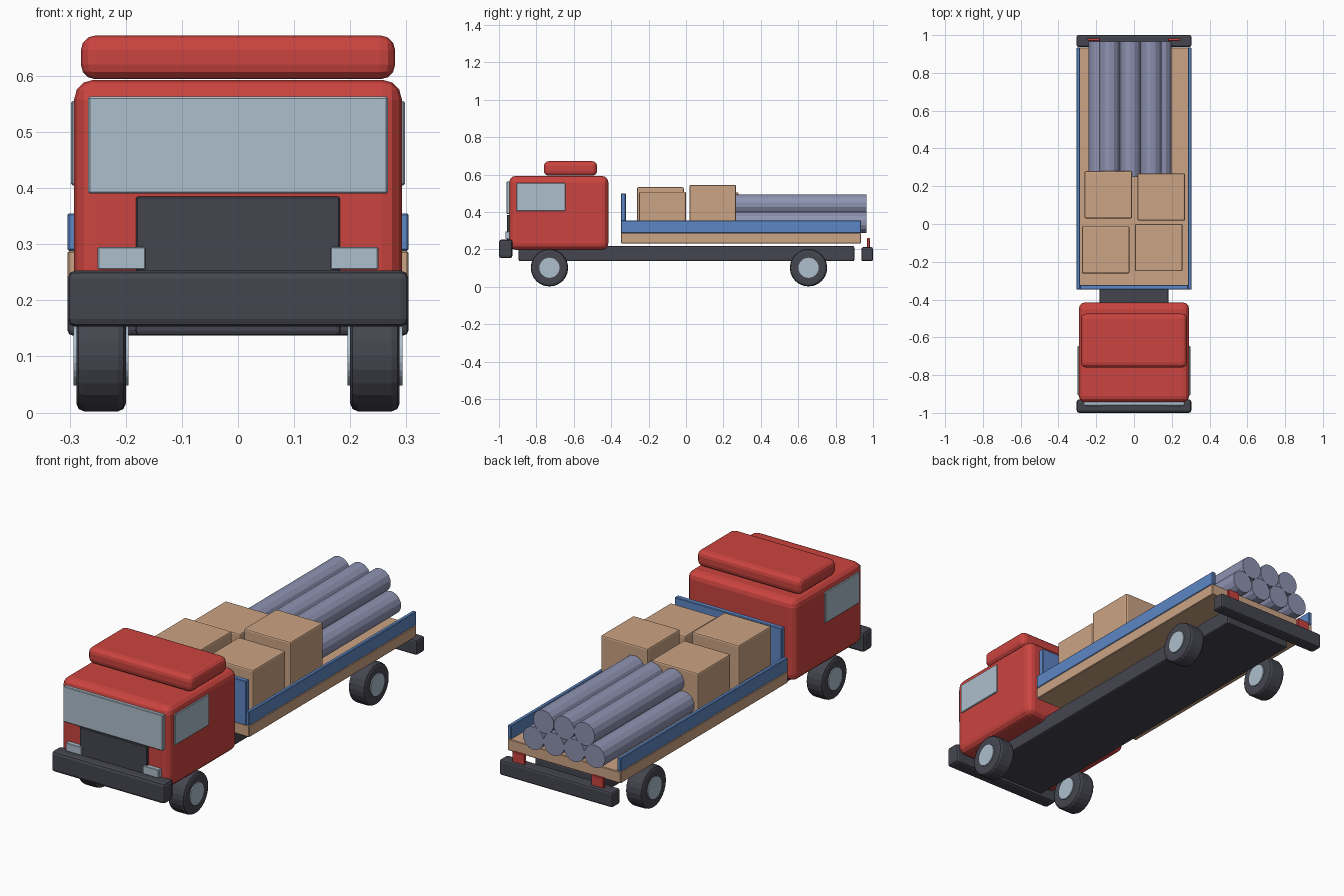
import bpy, math
from mathutils import Vector

if "Cube" in bpy.data.objects:
    bpy.data.objects.remove(bpy.data.objects["Cube"])


def mat(name, rgb):
    m = bpy.data.materials.new(name)
    m.diffuse_color = (*rgb, 1)
    m.use_nodes = True
    m.node_tree.nodes["Principled BSDF"].inputs["Base Color"].default_value = m.diffuse_color
    return m


RED = mat("cab red", (0.60, 0.058, 0.05))
DARK = mat("dark grey", (0.06, 0.06, 0.08))
GLASS = mat("pale glass", (0.42, 0.52, 0.61))
BLUE = mat("rail blue", (0.11, 0.24, 0.55))
TAN = mat("wood tan", (0.60, 0.37, 0.23))
PIPE = mat("pipe grey", (0.27, 0.29, 0.44))


def bevel(ob, width, segments):
    if width:
        b = ob.modifiers.new("soft_edges", 'BEVEL')
        b.width, b.segments, b.limit_method = width, segments, 'ANGLE'


def box(name, x, y, z, material, width=0.0, segments=2):
    """Box from (min, max) pairs, with rounded edges."""
    lo, hi = Vector((x[0], y[0], z[0])), Vector((x[1], y[1], z[1]))
    bpy.ops.mesh.primitive_cube_add(size=1, location=(lo + hi) / 2)
    ob = bpy.context.object
    ob.name = name
    for v in ob.data.vertices:
        v.co = v.co * (hi - lo)
    ob.data.materials.append(material)
    bevel(ob, width, segments)
    return ob


def rod(name, centre, radius, length, axis, sides, material, width=0.0, segments=2):
    """Cylinder along x or y."""
    rot = (0, math.pi / 2, 0) if axis == 'x' else (math.pi / 2, 0, 0)
    bpy.ops.mesh.primitive_cylinder_add(vertices=sides, radius=radius, depth=length,
                                        location=centre, rotation=rot)
    ob = bpy.context.object
    ob.name = name
    ob.data.materials.append(material)
    bevel(ob, width, segments)
    return ob


# Frame and bumpers
box("chassis", (-0.183, 0.183), (-0.895, 0.90), (0.137, 0.218), DARK, 0.008)
box("front_bumper", (-0.304, 0.304), (-1.0, -0.928), (0.153, 0.253), DARK, 0.014)
box("rear_bumper", (-0.304, 0.304), (0.937, 1.0), (0.137, 0.212), DARK, 0.010)

# Cab
box("cab", (-0.292, 0.292), (-0.945, -0.415), (0.198, 0.593), RED, 0.035, 3)
box("roof_fairing", (-0.28, 0.28), (-0.76, -0.475), (0.594, 0.672), RED, 0.026, 3)
box("windshield", (-0.267, 0.267), (-0.960, -0.940), (0.39, 0.563), GLASS, 0.003, 1)
box("grille", (-0.182, 0.182), (-0.957, -0.940), (0.235, 0.385), DARK, 0.003, 1)

# Wheels
for y in (-0.73, 0.655):
    for s in (-1, 1):
        rod("tyre", (s * 0.244, y, 0.102), 0.1, 0.088, 'x', 24, DARK, 0.014)
        rod("hub", (s * 0.244, y, 0.102), 0.054, 0.098, 'x', 24, GLASS)

# Load bed
box("bed_floor", (-0.304, 0.304), (-0.348, 0.935), (0.232, 0.288), TAN, 0.003, 1)
box("headboard", (-0.287, 0.287), (-0.348, -0.322), (0.285, 0.50), BLUE, 0.003, 1)

# Mirrored pairs: lamps, side windows, rails
for s in (-1, 1):
    def span(a, b):
        return tuple(sorted((s * a, s * b)))
    box("headlight", span(0.165, 0.25), (-0.966, -0.940), (0.255, 0.295), GLASS, 0.002, 1)
    box("side_window", span(0.285, 0.298), (-0.907, -0.645), (0.405, 0.555), GLASS, 0.003, 1)
    box("side_rail", span(0.285, 0.304), (-0.348, 0.935), (0.288, 0.355), BLUE, 0.003, 1)
    box("tail_light", span(0.18, 0.245), (0.969, 0.983), (0.205, 0.26), RED, 0.002, 1)

# Crates: x, y of the low corner and top height
for x, y, top in ((-0.262, 0.03, 0.505), (0.018, 0.018, 0.545),
                  (-0.276, -0.262, 0.533), (0.005, -0.25, 0.508)):
    box("crate", (x, x + 0.252), (y, y + 0.25), (0.288, top), TAN, 0.007, 2)

# Stacked pipes: four below, three above
for count, z in ((4, 0.344), (3, 0.439)):
    for i in range(count):
        x = -0.02 + (i - (count - 1) / 2) * 0.11
        rod("pipe", (x, 0.6075, z), 0.056, 0.715, 'y', 14, PIPE)
